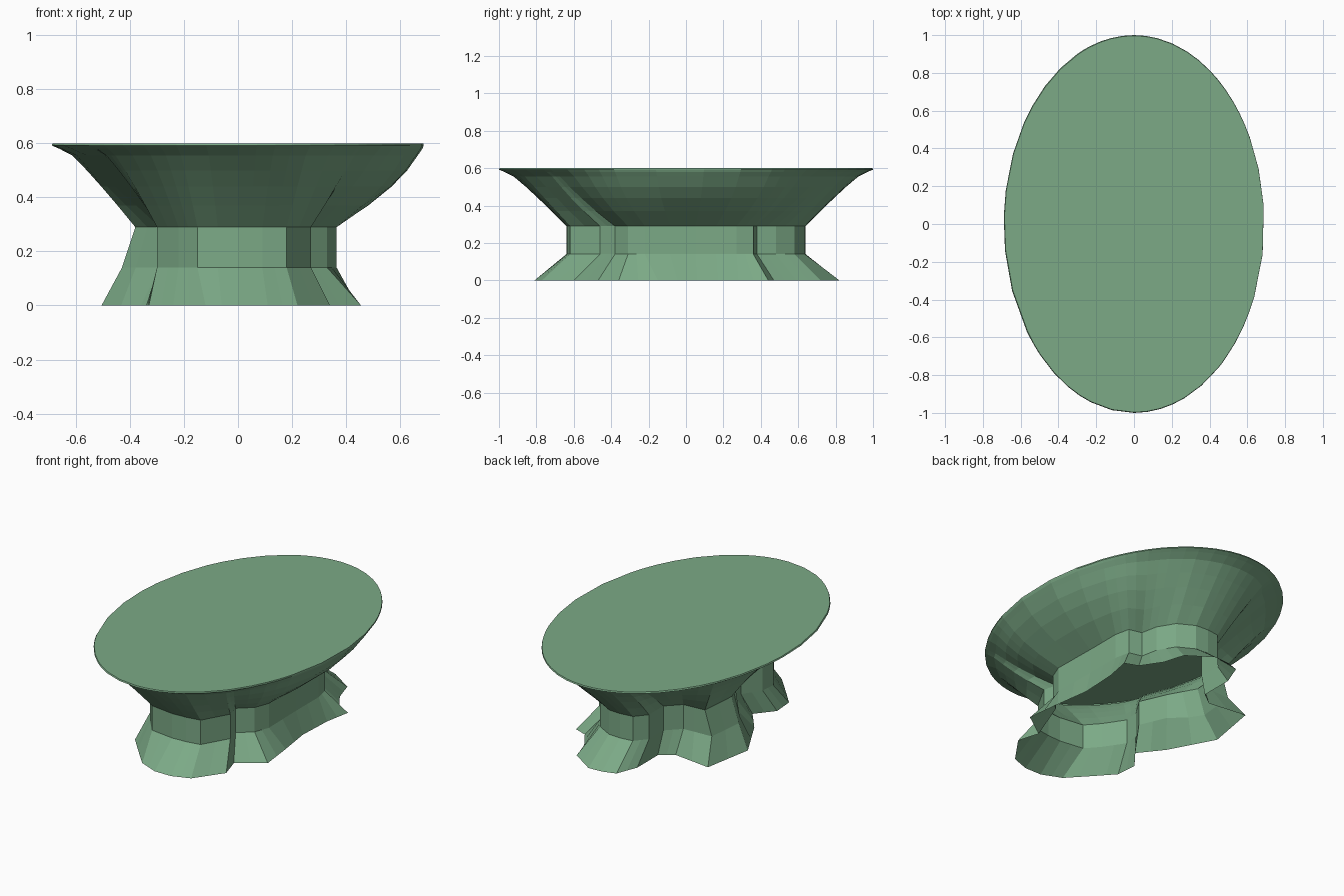
import bpy, bmesh, math

if "Cube" in bpy.data.objects:
    bpy.data.objects.remove(bpy.data.objects["Cube"])

RX, RY, H = 0.69, 1.0, 0.6

# Lobed plan outlines, counter-clockwise from the front
FOOT = [(0, -.81), (.11, -.81), (.22, -.77), (.34, -.60), (.30, -.47), (.455, -.36), (.43, -.15),
        (.40, .06), (.41, .28), (.44, .44), (.36, .47), (.28, .59), (.24, .72), (.09, .82),
        (0, .815), (-.08, .79), (-.13, .66), (-.13, .46), (-.21, .40), (-.45, .43), (-.505, .12),
        (-.36, -.15), (-.25, -.29), (-.34, -.40), (-.33, -.53), (-.24, -.63), (-.12, -.76)]
WAIST = [(0, -.64), (.09, -.635), (.18, -.62), (.27, -.46), (.25, -.38), (.33, -.31), (.365, -.22),
         (.36, .05), (.36, .27), (.34, .36), (.26, .38), (.24, .48), (.18, .58), (.08, .635),
         (0, .64), (-.08, .63), (-.14, .56), (-.14, .42), (-.22, .34), (-.36, .33), (-.38, .10),
         (-.29, -.06), (-.22, -.22), (-.29, -.33), (-.30, -.42), (-.22, -.54), (-.15, -.62)]


def densify(pts):
    """Add a midpoint to every outline edge."""
    out = []
    for i, p in enumerate(pts):
        q = pts[(i + 1) % len(pts)]
        out += [p, ((p[0] + q[0]) / 2, (p[1] + q[1]) / 2)]
    return out


def ring(pts, z):
    return [(x, y, z) for x, y in pts]


def bowl_ring(t, z):
    """Blend the waist outline towards the oval rim; the right side bulges."""
    out = []
    for x, y in waist:
        a = math.atan2(y / RY, x / RX)
        k = t + 0.9 * t * (1 - t) * max(0, math.cos(a)) ** 2
        out.append((x + (RX * math.cos(a) - x) * k, y + (RY * math.sin(a) - y) * k, z))
    return out


def loft(name, rings, cap):
    bm = bmesh.new()
    vs = [[bm.verts.new(p) for p in r] for r in rings]
    n = len(vs[0])
    for a, b in zip(vs, vs[1:]):
        for i in range(n):
            j = (i + 1) % n
            bm.faces.new((a[i], a[j], b[j], b[i]))
    if cap:
        bm.faces.new(vs[-1])
    me = bpy.data.meshes.new(name)
    bm.to_mesh(me)
    bm.free()
    me.materials.append(green)
    bpy.context.collection.objects.link(bpy.data.objects.new(name, me))


green = bpy.data.materials.new("green")
green.diffuse_color = (0.2, 0.4, 0.24, 1)
green.use_nodes = True
green.node_tree.nodes["Principled BSDF"].inputs["Base Color"].default_value = green.diffuse_color
foot, waist = densify(FOOT), densify(WAIST)

# Hollow flared pedestal, open underneath
low_waist = [(x * 1.13 if x < -.31 else x, y) for x, y in waist]
loft("pedestal", [ring(foot, 0), ring(low_waist, .14), ring(waist, .29)], False)

# Widening bowl closed by the flat oval top
steps = [(0, .29), (.22, .37), (.42, .44), (.6, .5), (.78, .555), (.92, .58), (1, .592), (.99, H)]
loft("oval_top", [bowl_ring(t, z) for t, z in steps], True)
